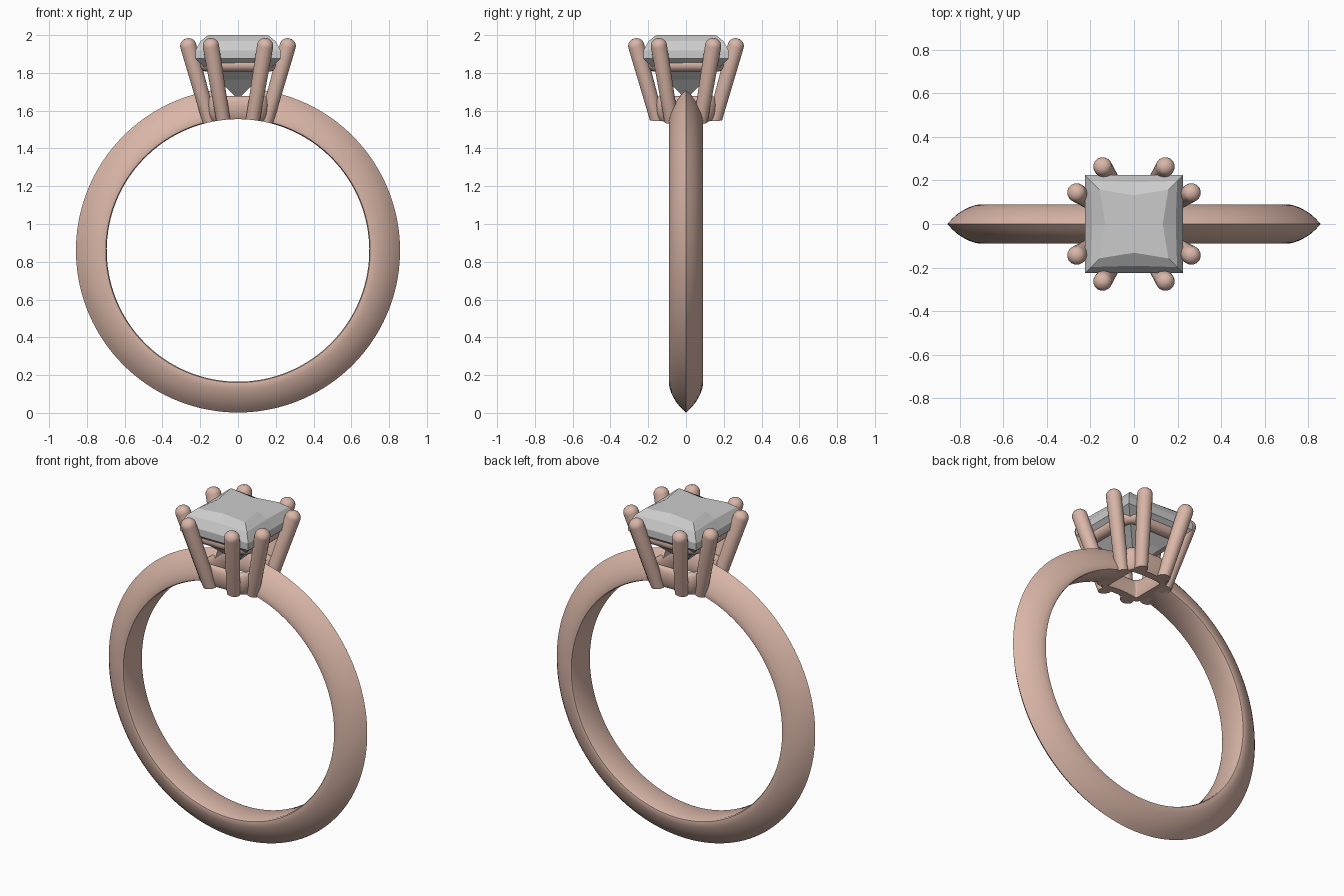
import bpy, math
from mathutils import Vector

if "Cube" in bpy.data.objects:
    bpy.data.objects.remove(bpy.data.objects["Cube"])

CZ = 0.86          # height of the finger hole centre
HOLE_R = 0.695     # finger hole radius

metal = bpy.data.materials.new("rose_metal")
metal.diffuse_color = (0.70, 0.47, 0.39, 1)
metal.use_nodes = True
metal.node_tree.nodes["Principled BSDF"].inputs["Base Color"].default_value = metal.diffuse_color


def loft(name, rings, closed=False, mat=None, smooth=30):
    """Skin a list of equal-length rings into one mesh object."""
    n, m = len(rings[0]), len(rings)
    verts = [p for r in rings for p in r]
    faces = []
    for i in range(m if closed else m - 1):
        a, b = i * n, (i + 1) % m * n
        faces += [(a + j, a + (j + 1) % n, b + (j + 1) % n, b + j) for j in range(n)]
    if not closed:
        faces += [tuple(reversed(range(n))), tuple(range((m - 1) * n, m * n))]
    me = bpy.data.meshes.new(name)
    me.from_pydata(verts, [], faces)
    ob = bpy.data.objects.new(name, me)
    bpy.context.collection.objects.link(ob)
    bpy.ops.object.select_all(action='DESELECT')
    ob.select_set(True)
    bpy.context.view_layer.objects.active = ob
    bpy.ops.object.mode_set(mode='EDIT')
    bpy.ops.mesh.select_all(action='SELECT')
    bpy.ops.mesh.normals_make_consistent(inside=False)
    bpy.ops.object.mode_set(mode='OBJECT')
    if smooth:
        bpy.ops.object.shade_smooth_by_angle(angle=math.radians(smooth))
    if mat:
        me.materials.append(mat)
    return ob


# Finger hole cutter, trims the underside of the head
bpy.ops.mesh.primitive_cylinder_add(vertices=128, radius=HOLE_R, depth=1,
                                    location=(0, 0, CZ), rotation=(math.pi / 2, 0, 0))
cutter = bpy.context.object
cutter.name = "finger_hole_cutter"
cutter.hide_render = True
cutter.display_type = 'WIRE'


def trim(ob):
    mod = ob.modifiers.new("finger_hole", 'BOOLEAN')
    mod.operation, mod.object, mod.solver = 'DIFFERENCE', cutter, 'EXACT'


# Shank: knife-edge section swept round the finger, open inside the head
half = [(0.695, 0.078), (0.700, 0.088), (0.712, 0.09), (0.735, 0.085), (0.76, 0.076),
        (0.785, 0.063), (0.81, 0.047), (0.835, 0.025)]
section = half + [(0.858, 0)] + [(r, -y) for r, y in reversed(half)]
gap, steps = 0.15, 128
rings = []
for i in range(steps + 1):
    t = gap + (2 * math.pi - 2 * gap) * i / steps
    rings.append([(r * math.sin(t), y, CZ + r * math.cos(t)) for r, y in section])
loft("shank", rings, mat=metal)


def rail(name, size, corner, z, rx, rz, lean=0.0):
    """Rounded-square rail with an oval section."""
    rings = []
    for q in range(4):
        for k in range(9):
            a = q * math.pi / 2 + k * math.pi / 16
            d = Vector((math.cos(a), math.sin(a), 0))
            s = size - corner
            c = Vector((s if q in (0, 3) else -s, s if q < 2 else -s, z)) + d * corner
            ring = []
            for j in range(20):
                b = 2 * math.pi * j / 20
                h = rz * math.sin(b)
                ring.append(c + d * (rx * math.cos(b) + lean * h) + Vector((0, 0, h)))
            rings.append(ring)
    return loft(name, rings, closed=True, mat=metal, smooth=40)


rail("upper_gallery_rail", 0.168, 0.05, 1.843, 0.036, 0.036)
trim(rail("lower_gallery_rail", 0.13, 0.04, 1.605, 0.032, 0.072, 0.15))


def prong(name, p0, p1, r0, r1):
    """Tapered claw with a domed tip."""
    p0, p1 = Vector(p0), Vector(p1)
    axis = (p1 - p0).normalized()
    u = axis.cross(Vector((0, 0, 1))).normalized()
    v = axis.cross(u)
    stations = [(p0, r0), (p1, r1)]
    for k in range(1, 6):
        a = k * math.pi / 2 / 5.2
        stations.append((p1 + axis * r1 * 0.9 * math.sin(a), r1 * math.cos(a)))
    rings = [[c + (u * math.cos(b) + v * math.sin(b)) * r
              for b in (2 * math.pi * j / 24 for j in range(24))] for c, r in stations]
    return loft(name, rings, mat=metal, smooth=40)


# Eight claws, a pair on each side of the stone
base, tip = (0.136, 0.068, 1.49), (0.264, 0.144, 1.945)
count = 0
for sx in (1, -1):
    for sy in (1, -1):
        for swap in (False, True):
            ends = []
            for a, b, z in (base, tip):
                x, y = (b, a) if swap else (a, b)
                ends.append((sx * x, sy * y, z))
            count += 1
            trim(prong(f"prong_{count}", *ends, 0.036, 0.043))

# Square-cut stone: table, stepped crown, girdle and pointed pavilion
levels = [(0.003, 0.003, 1.665), (0.105, 0.10, 1.765), (0.226, 0.226, 1.875),
          (0.226, 0.226, 1.918), (0.198, 0.192, 1.968), (0.158, 0.132, 2.0)]
rings = []
for corner, mid, z in levels:
    rings.append([(corner, corner, z), (0, mid, z), (-corner, corner, z), (-mid, 0, z),
                  (-corner, -corner, z), (0, -mid, z), (corner, -corner, z), (mid, 0, z)])
loft("stone", rings, smooth=None)
